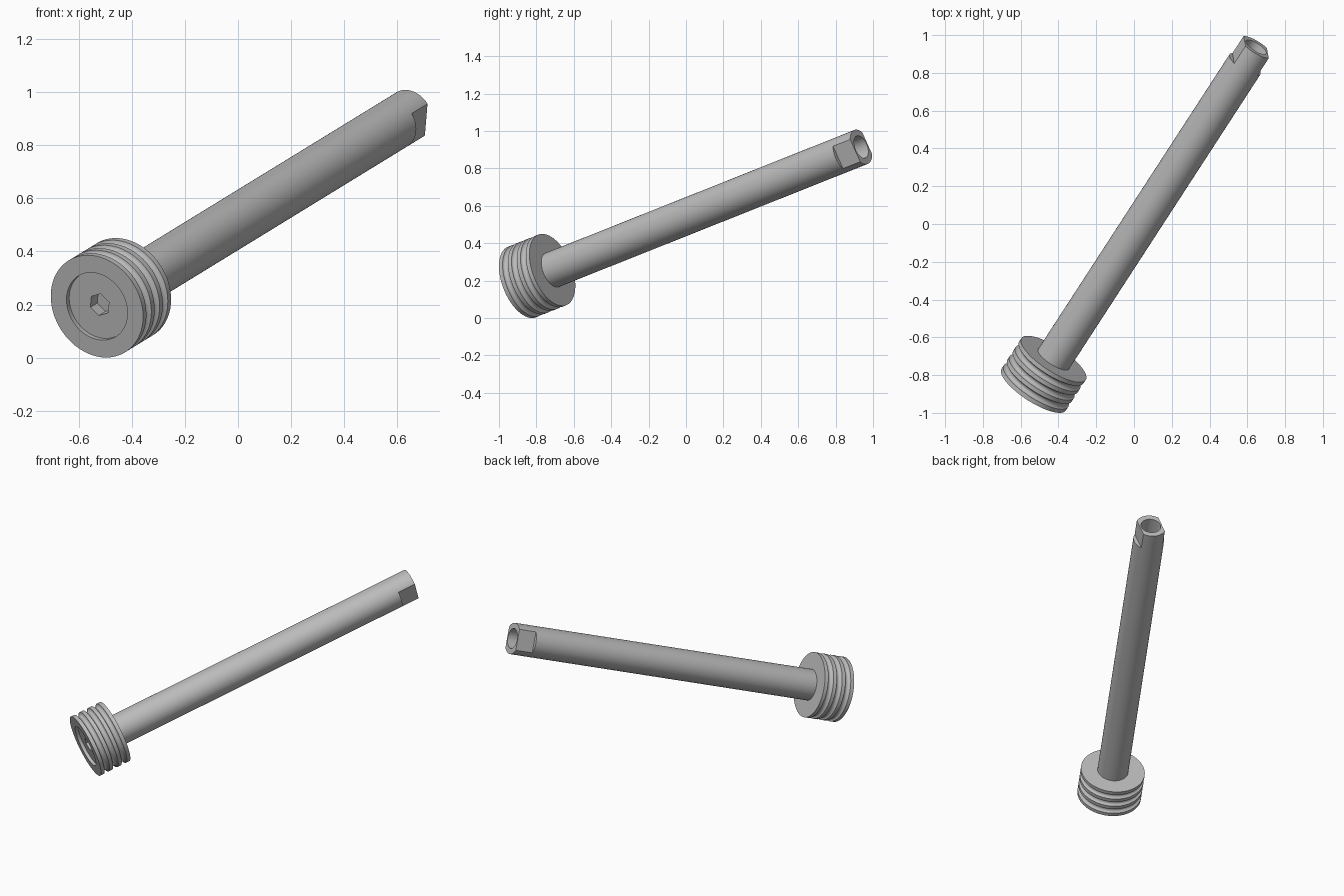
import bpy, bmesh
from math import pi, sin, cos
from mathutils import Vector, Matrix

cube = bpy.data.objects.get("Cube")
if cube:
    bpy.data.objects.remove(cube, do_unlink=True)

# Single plain grey metal
metal = bpy.data.materials.new("grey_metal")
metal.use_nodes = True
GREY = (0.5, 0.5, 0.5, 1)
metal.diffuse_color = GREY
metal.node_tree.nodes["Principled BSDF"].inputs["Base Color"].default_value = GREY

# Tilted frame: local z runs along the shaft, local x faces the wrench flats
axis = Vector((0.517, 0.796, 0.317)).normalized()
side = Vector((0.854, -0.446, -0.272))
side = (side - axis * side.dot(axis)).normalized()
up = axis.cross(side)
frame = Matrix((side, up, axis)).transposed().to_4x4()
frame.translation = (-0.531, -0.877, 0.193)

HEAD_R, HEAD_LEN = 0.203, 0.204
ROD_R, ROD_END = 0.0975, 2.28


def lathe(name, profile, steps=64):
    """Spin (radius, height) points around local z."""
    bm = bmesh.new()
    verts = [bm.verts.new((r, 0, z)) for r, z in profile]
    edges = [bm.edges.new(pair) for pair in zip(verts, verts[1:])]
    bmesh.ops.spin(bm, geom=verts + edges, axis=(0, 0, 1), cent=(0, 0, 0),
                   angle=2 * pi, steps=steps, use_duplicate=False)
    bmesh.ops.remove_doubles(bm, verts=bm.verts, dist=1e-5)
    bmesh.ops.recalc_face_normals(bm, faces=bm.faces)
    mesh = bpy.data.meshes.new(name)
    bm.to_mesh(mesh)
    bm.free()
    mesh.materials.append(metal)
    obj = bpy.data.objects.new(name, mesh)
    bpy.context.collection.objects.link(obj)
    return obj


def select(obj):
    bpy.ops.object.select_all(action='DESELECT')
    obj.select_set(True)
    bpy.context.view_layer.objects.active = obj


def cut(obj, cutter):
    """Subtract the cutter, then discard it."""
    cutter.hide_render = True
    mod = obj.modifiers.new("cut", 'BOOLEAN')
    mod.operation, mod.solver, mod.object = 'DIFFERENCE', 'EXACT', cutter
    select(obj)
    bpy.ops.object.modifier_apply(modifier=mod.name)
    bpy.data.objects.remove(cutter, do_unlink=True)


def finish(obj):
    select(obj)
    bpy.ops.object.shade_smooth_by_angle(angle=pi / 6)
    obj.matrix_world = frame


# Piston head: shallow front recess and three rounded ring grooves
LAND, GROOVE, DEPTH = 0.024, 0.036, 0.018
profile = [(0, 0.02), (0.134, 0.02), (0.134, 0), (HEAD_R, 0)]
for i in range(3):
    middle = LAND + GROOVE / 2 + i * (LAND + GROOVE)
    for k in range(9):
        a = pi * k / 8
        profile.append((HEAD_R - DEPTH * sin(a), middle - cos(a) * GROOVE / 2))
profile += [(HEAD_R, HEAD_LEN), (0, HEAD_LEN)]
head = lathe("piston_head", profile)

# Hexagonal socket in the recess
bpy.ops.mesh.primitive_cylinder_add(vertices=6, radius=0.045, depth=0.12,
                                    location=(0, 0, 0.01))
cut(head, bpy.context.object)
finish(head)

# Shaft with a blind bore in its far end
rod = lathe("piston_rod", [(0, HEAD_LEN - 0.03), (ROD_R, HEAD_LEN - 0.03),
                           (ROD_R, ROD_END), (0.063, ROD_END),
                           (0.063, ROD_END - 0.2), (0, ROD_END - 0.2)])

# Two opposite wrench flats
FLAT, FLAT_LEN = 0.072, 0.115
for s in (-1, 1):
    bpy.ops.mesh.primitive_cube_add(size=0.3, location=(
        s * (FLAT + 0.15), 0, ROD_END - FLAT_LEN + 0.15))
    cut(rod, bpy.context.object)
finish(rod)
